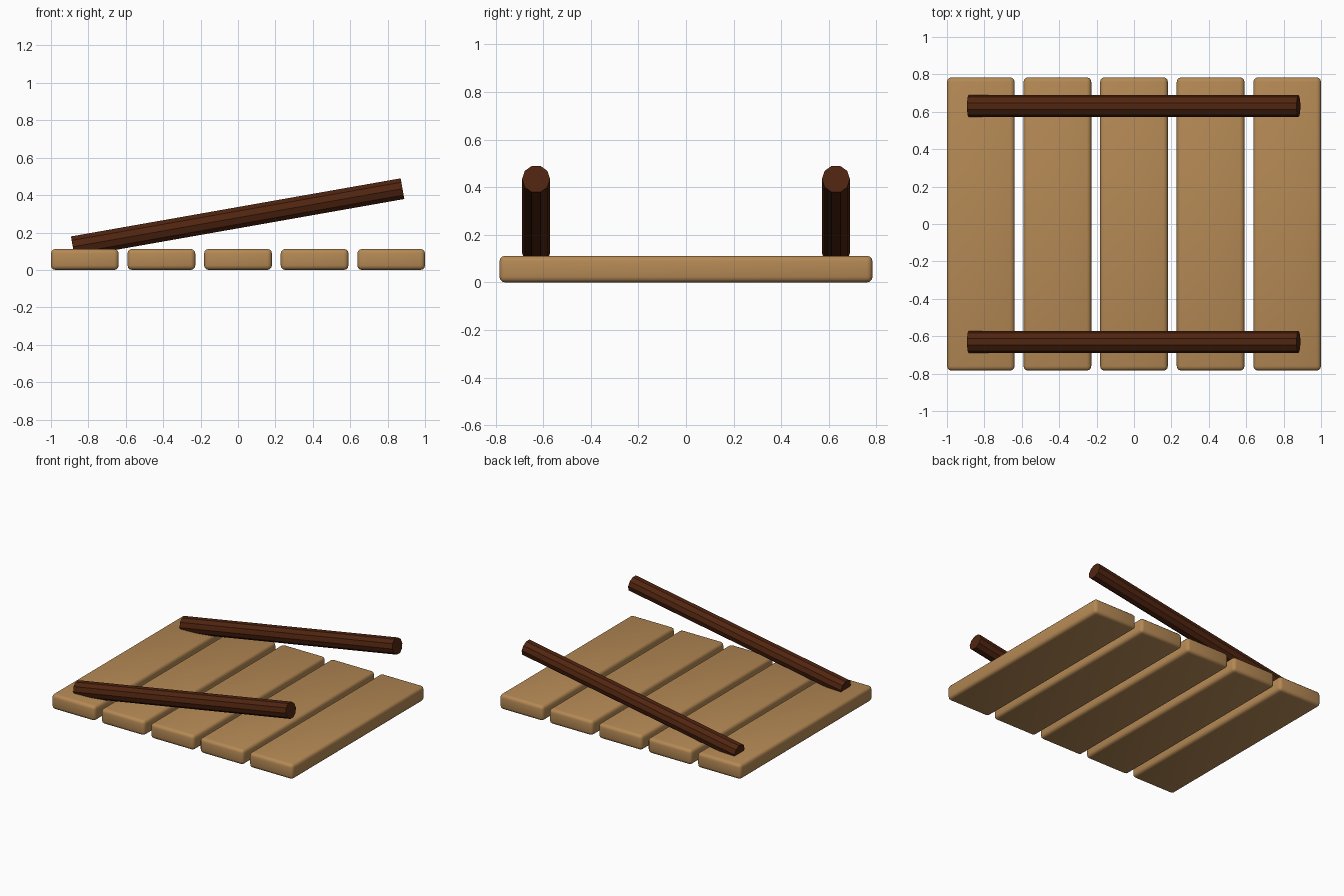
import bpy, math

if "Cube" in bpy.data.objects:
    bpy.data.objects.remove(bpy.data.objects["Cube"])


def material(name, rgb):
    m = bpy.data.materials.new(name)
    m.diffuse_color = (*rgb, 1)
    m.use_nodes = True
    m.node_tree.nodes["Principled BSDF"].inputs["Base Color"].default_value = m.diffuse_color
    return m


tan = material("tan wood", (0.46, 0.25, 0.09))
brown = material("dark brown wood", (0.08, 0.018, 0.005))

# Five rounded planks side by side
W, D, H, PITCH = 0.362, 1.568, 0.112, 0.4095
for i in range(5):
    bpy.ops.mesh.primitive_cube_add(size=1, location=((i - 2) * PITCH, 0, H / 2))
    plank = bpy.context.object
    plank.name = f"plank_{i + 1}"
    plank.scale = (W, D, H)
    bpy.ops.object.transform_apply(location=False, rotation=False, scale=True)
    bevel = plank.modifiers.new("rounded edges", "BEVEL")
    bevel.width = 0.024
    bevel.segments = 3
    bpy.ops.object.modifier_apply(modifier=bevel.name)
    bpy.ops.object.shade_smooth_by_angle(angle=math.radians(40))
    plank.data.materials.append(tan)

# Two ten-sided poles, sloping up to the right, left ends sunk into the first plank
for name, y in (("front_pole", -0.63), ("back_pole", 0.63)):
    bpy.ops.mesh.primitive_cylinder_add(
        vertices=10, radius=0.059, depth=1.79,
        location=(-0.002, y, 0.279), rotation=(0, math.radians(80), 0))
    pole = bpy.context.object
    pole.name = name
    pole.data.materials.append(brown)
